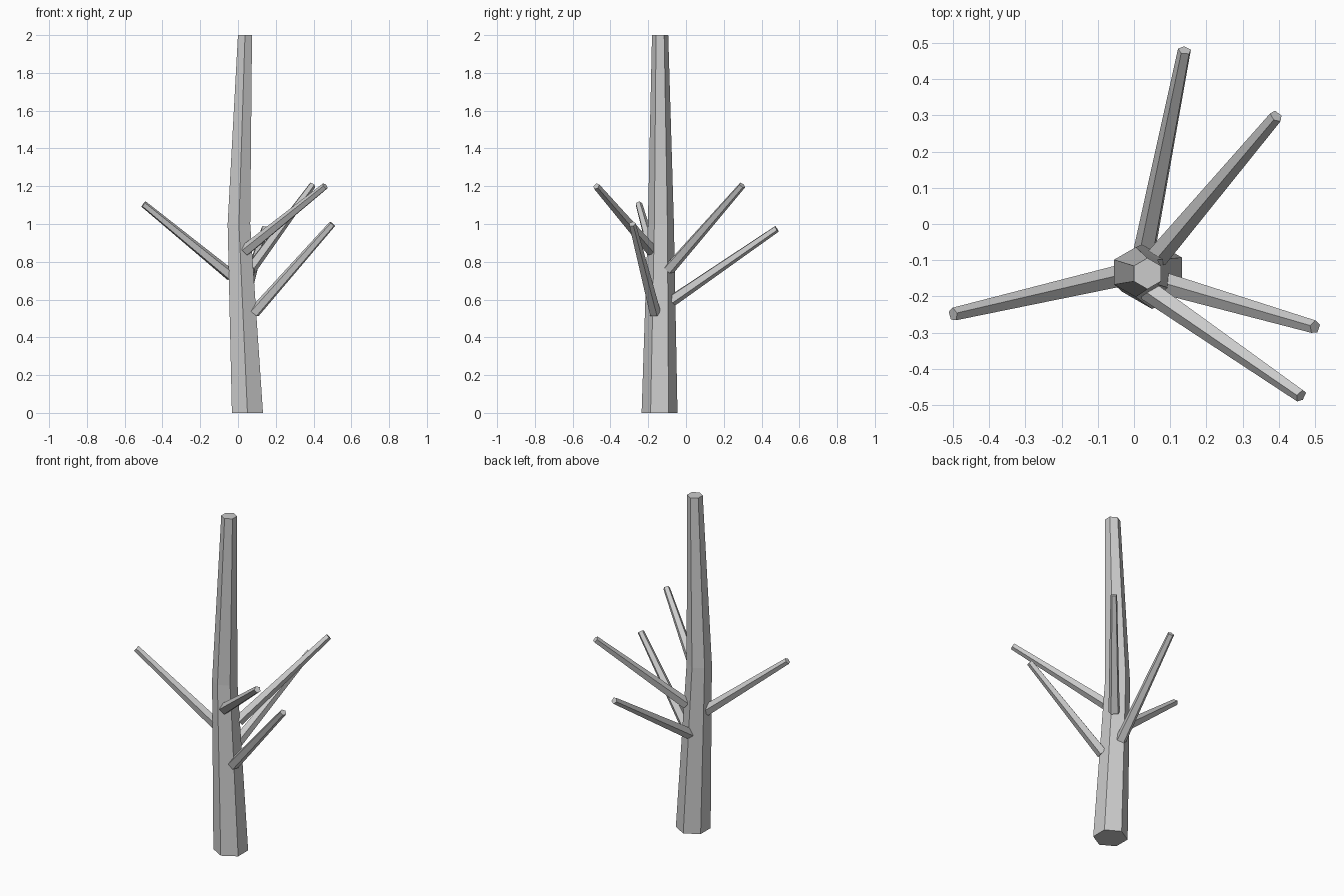
import bpy, bmesh, math
from mathutils import Vector

cube = bpy.data.objects.get("Cube")
if cube:
    bpy.data.objects.remove(cube, do_unlink=True)

GREY = (0.6, 0.6, 0.6, 1)
bark = bpy.data.materials.new("grey_bark")
bark.use_nodes = True
bark.diffuse_color = GREY
bark.node_tree.nodes["Principled BSDF"].inputs["Base Color"].default_value = GREY


def tube(name, rings, sides, turn=0, upright=False):
    """Closed faceted tube through (centre, radius) rings."""
    bm = bmesh.new()
    axis = Vector(rings[-1][0]) - Vector(rings[0][0])
    rot = Vector((0, 0, 1)).rotation_difference(Vector((0, 0, 1)) if upright else axis)
    loops = []
    for centre, radius in rings:
        loop = []
        for i in range(sides):
            a = math.radians(turn) + math.tau * i / sides
            offset = rot @ Vector((math.cos(a), math.sin(a), 0)) * radius
            loop.append(bm.verts.new(Vector(centre) + offset))
        loops.append(loop)
    for low, high in zip(loops, loops[1:]):
        for i in range(sides):
            j = (i + 1) % sides
            bm.faces.new((low[i], low[j], high[j], high[i]))
    bm.faces.new(loops[0][::-1])
    bm.faces.new(loops[-1])
    mesh = bpy.data.meshes.new(name)
    bm.to_mesh(mesh)
    bm.free()
    mesh.materials.append(bark)
    obj = bpy.data.objects.new(name, mesh)
    bpy.context.collection.objects.link(obj)
    return obj


# Trunk: six-sided, tapering, with a slight bend halfway up
tube("trunk", [((0.05, -0.14, 0), 0.095),
               ((0.005, -0.133, 1), 0.069),
               ((0.037, -0.137, 2), 0.043)], 6, 90, True)

# Branches: tapering five-sided sticks from the trunk surface
branches = {
    "left_low_branch": ((0.085, -0.165, 0.53), (0.5, -0.285, 1.0)),
    "back_branch": ((0.03, -0.075, 0.595), (0.14, 0.48, 0.975)),
    "right_branch": ((-0.035, -0.143, 0.725), (-0.5, -0.25, 1.105)),
    "left_back_branch": ((0.065, -0.09, 0.76), (0.393, 0.298, 1.205)),
    "left_front_branch": ((0.04, -0.182, 0.86), (0.462, -0.475, 1.2)),
}
for name, (start, tip) in branches.items():
    tube(name, [(start, 0.032), (tip, 0.019)], 5, 90)
